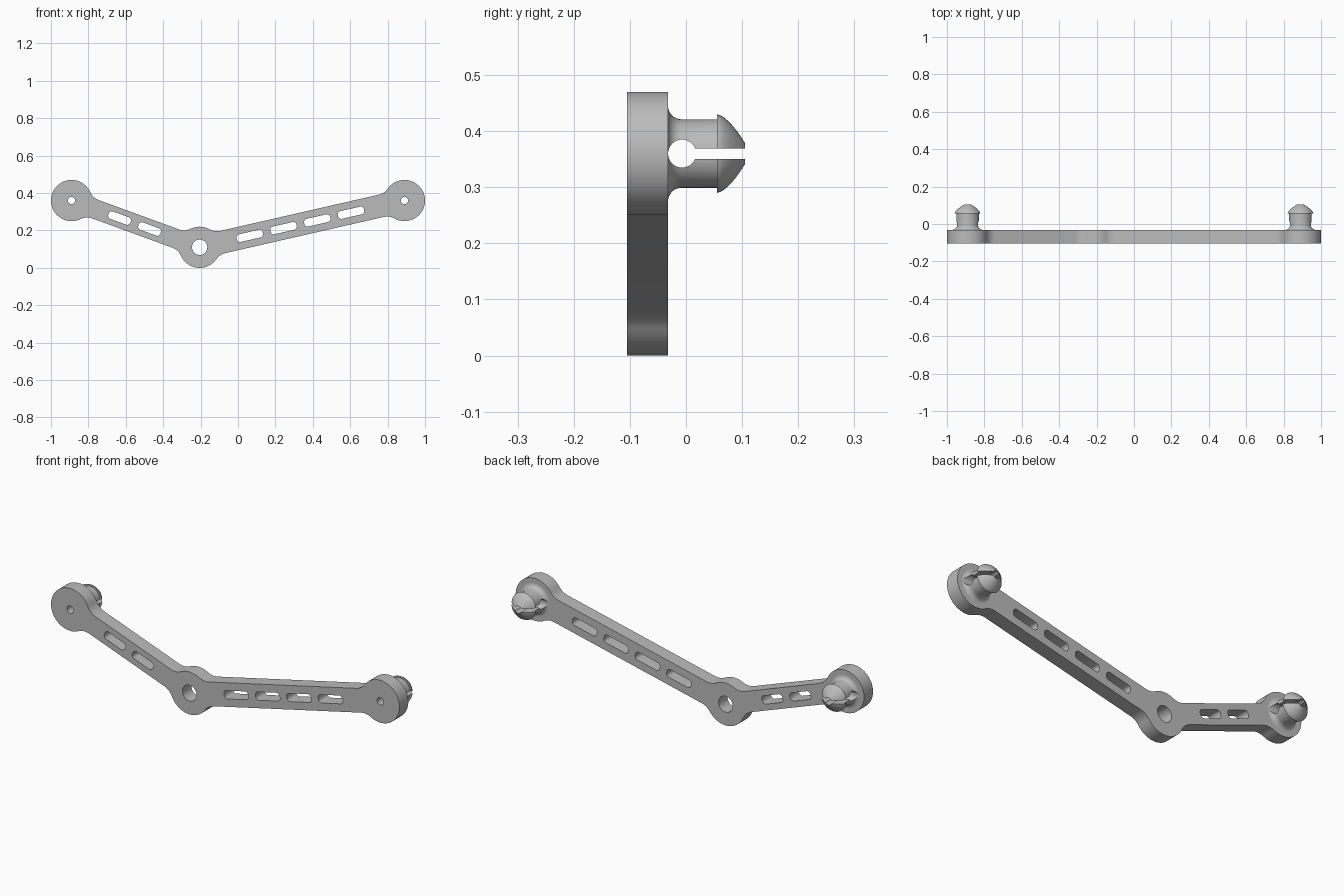
import bpy, bmesh
from math import pi, sin, cos, atan2, asin, sqrt
from mathutils import Vector

cube = bpy.data.objects.get("Cube")
if cube:
    bpy.data.objects.remove(cube, do_unlink=True)

grey = bpy.data.materials.new("plain grey")
grey.use_nodes = True
COLOUR = (0.5, 0.5, 0.5, 1)
grey.diffuse_color = COLOUR
grey.node_tree.nodes["Principled BSDF"].inputs["Base Color"].default_value = COLOUR

# Main dimensions
HUB, BORE, PIVOT_HOLE = 0.11, 0.019, 0.041
FRONT, BACK = -0.105, -0.032
RIGHT, PIVOT, LEFT = Vector((-0.89, 0.36)), Vector((-0.205, 0.11)), Vector((0.89, 0.36))
SHORT_W, LONG_W, FILLET = 0.052, 0.061, 0.08


def arc(c, r, a, b, n):
    return [c + r * Vector((cos(a + (b - a) * i / n), sin(a + (b - a) * i / n)))
            for i in range(n + 1)]


def angle(v):
    return atan2(v.y, v.x)


def perp(v):
    return Vector((-v.y, v.x))


def fillet(c, toward, half, side):
    """Arc blending a hub into one edge of an arm, starting at the hub."""
    u = (toward - c).normalized()
    d = sqrt((HUB + FILLET) ** 2 - (half + FILLET) ** 2)
    edge = side * perp(u)
    f = c + u * d + edge * (half + FILLET)
    a, b = angle(c - f), angle(-edge)
    turn = (b - a + pi) % (2 * pi) - pi
    return arc(f, FILLET, a, a + turn, 10)


def hub(c, arm_in, half_in, arm_out, half_out):
    """Outline round a hub from one arm to the next, counter-clockwise."""
    first = fillet(c, arm_in, half_in, 1)
    last = fillet(c, arm_out, half_out, -1)
    a, b = angle(first[0] - c), angle(last[0] - c)
    sweep = (b - a) % (2 * pi)
    rim = arc(c, HUB, a, a + sweep, max(8, int(sweep * 11)))
    return first[::-1] + rim[1:-1] + last


def circle(c, r, n=32):
    return arc(c, r, 0, 2 * pi, n)[:-1]


def slot(c, u, length, width, r=0.017):
    """Rounded slot along direction u."""
    pts = []
    for q, (sx, sy) in enumerate(((1, 1), (-1, 1), (-1, -1), (1, -1))):
        corner = c + u * sx * (length / 2 - r) + perp(u) * sy * (width / 2 - r)
        start = angle(u) + q * pi / 2
        pts += arc(corner, r, start, start + pi / 2, 6)
    return pts


def finish(obj):
    bpy.ops.object.select_all(action="DESELECT")
    obj.select_set(True)
    bpy.context.view_layer.objects.active = obj
    bpy.ops.object.shade_smooth_by_angle(angle=pi / 6)


def link_mesh(name, bm):
    bmesh.ops.remove_doubles(bm, verts=bm.verts, dist=1e-5)
    bmesh.ops.recalc_face_normals(bm, faces=bm.faces)
    mesh = bpy.data.meshes.new(name)
    bm.to_mesh(mesh)
    bm.free()
    mesh.materials.clear()
    mesh.materials.append(grey)
    obj = bpy.data.objects.new(name, mesh)
    bpy.context.collection.objects.link(obj)
    return obj


def prism(name, loops, depth, rotation, location):
    """Extruded flat shape; inner loops become holes."""
    curve = bpy.data.curves.new(name + "_outline", "CURVE")
    curve.dimensions, curve.fill_mode, curve.extrude = "2D", "BOTH", depth / 2
    for pts in loops:
        s = curve.splines.new("POLY")
        s.points.add(len(pts) - 1)
        for p, v in zip(s.points, pts):
            p.co = (v.x, v.y, 0, 1)
        s.use_cyclic_u = True
    temp = bpy.data.objects.new(name + "_outline", curve)
    bpy.context.collection.objects.link(temp)
    bpy.context.view_layer.update()
    bm = bmesh.new()
    bm.from_mesh(temp.evaluated_get(bpy.context.evaluated_depsgraph_get()).to_mesh())
    bpy.data.objects.remove(temp, do_unlink=True)
    obj = link_mesh(name, bm)
    obj.rotation_euler, obj.location = rotation, location
    return obj


# Bent plate with three hubs, round holes and lightening slots
outline = (hub(LEFT, PIVOT, LONG_W, PIVOT, LONG_W)
           + hub(PIVOT, LEFT, LONG_W, RIGHT, SHORT_W)
           + hub(RIGHT, PIVOT, SHORT_W, PIVOT, SHORT_W)
           + hub(PIVOT, RIGHT, SHORT_W, LEFT, LONG_W))
holes = [circle(PIVOT, PIVOT_HOLE), circle(LEFT, BORE), circle(RIGHT, BORE)]
for end, count, start, step, length in ((LEFT, 4, 0.275, 0.185, 0.143),
                                        (RIGHT, 2, 0.285, 0.171, 0.125)):
    u = (end - PIVOT).normalized()
    holes += [slot(PIVOT + u * (start + i * step), u, length, 0.042) for i in range(count)]
plate = prism("bent_plate", [outline] + holes, BACK - FRONT,
              (pi / 2, 0, 0), (0, (FRONT + BACK) / 2, 0))
finish(plate)


def snap_pin(name, c):
    """Hollow turned pin with flared foot and barbed head, split by a keyhole."""
    neck, flare, shoulder, tip = 0.061, 0.024, 0.055, 0.105
    foot = arc(Vector((neck + flare, BACK + flare)), flare, 1.5 * pi, pi, 8)
    dome = [Vector((BORE + (0.07 - BORE) * (1 - t ** 1.6), shoulder + (tip - shoulder) * t))
            for t in (i / 10 for i in range(11))]
    profile = ([Vector((BORE, BACK))] + foot
               + [Vector((neck, shoulder))] + dome)
    bm = bmesh.new()
    ring = [bm.verts.new((c.x + p.x, p.y, c.y)) for p in profile]
    edges = [bm.edges.new((a, b)) for a, b in zip(ring, ring[1:] + ring[:1])]
    bmesh.ops.spin(bm, geom=ring + edges, cent=(c.x, 0, c.y), axis=(0, 1, 0),
                   angle=2 * pi, steps=48)
    pin = link_mesh(name, bm)

    # Keyhole: round relief joined to a slit running out of the tip
    relief, slit = 0.025, 0.0095
    a = asin(slit / relief)
    key = arc(Vector((-0.007, 0)), relief, a, 2 * pi - a, 28)
    key += [Vector((0.2, -slit)), Vector((0.2, slit))]
    cutter = prism("keyhole_cutter", [key], 0.4, (pi / 2, 0, pi / 2), (c.x, 0, c.y))
    cutter.hide_render = True
    mod = pin.modifiers.new("keyhole", "BOOLEAN")
    mod.operation, mod.solver, mod.object = "DIFFERENCE", "EXACT", cutter
    bpy.context.view_layer.objects.active = pin
    bpy.ops.object.modifier_apply(modifier=mod.name)
    bpy.data.objects.remove(cutter, do_unlink=True)
    finish(pin)


snap_pin("left_snap_pin", LEFT)
snap_pin("right_snap_pin", RIGHT)
